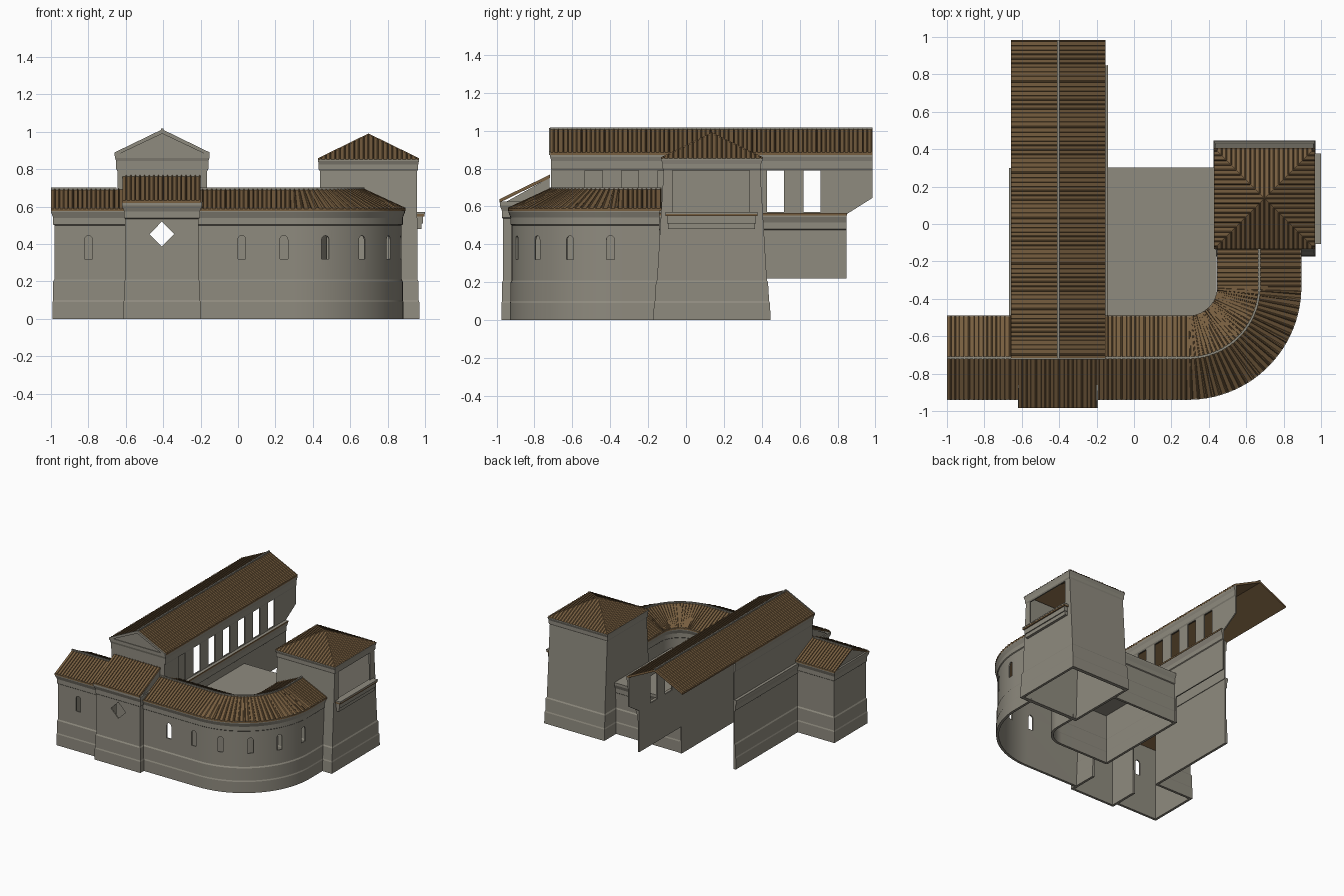
import bpy, bmesh, math
from mathutils import Vector

if "Cube" in bpy.data.objects:
    bpy.data.objects.remove(bpy.data.objects["Cube"])


def material(name, col):
    m = bpy.data.materials.new(name)
    m.diffuse_color = (*col, 1)
    m.use_nodes = True
    m.node_tree.nodes["Principled BSDF"].inputs["Base Color"].default_value = m.diffuse_color
    return m


STONE = material("grey stone", (0.275, 0.258, 0.212))
TILE = material("brown roof tile", (0.185, 0.112, 0.050))


def make(name, verts, faces, mat, smooth=False):
    me = bpy.data.meshes.new(name)
    bm = bmesh.new()
    vs = [bm.verts.new(v) for v in verts]
    for f in faces:
        bm.faces.new([vs[i] for i in f])
    bmesh.ops.recalc_face_normals(bm, faces=bm.faces)
    bm.to_mesh(me)
    bm.free()
    me.materials.append(mat)
    ob = bpy.data.objects.new(name, me)
    bpy.context.collection.objects.link(ob)
    if smooth:
        bpy.ops.object.select_all(action='DESELECT')
        ob.select_set(True)
        bpy.context.view_layer.objects.active = ob
        bpy.ops.object.shade_smooth_by_angle(angle=math.radians(20))
    return ob


def normals(path):
    """Mitred right-hand normals of a plan polyline."""
    dirs = [(Vector(b) - Vector(a)).normalized() for a, b in zip(path, path[1:])]
    rights = [Vector((d.y, -d.x)) for d in dirs]
    out = []
    for i in range(len(path)):
        a, b = rights[max(i - 1, 0)], rights[min(i, len(rights) - 1)]
        out.append((a + b) / (1 + a.dot(b)))
    return out


def sweep(name, path, section, mat=STONE, smooth=False):
    """Closed (offset, z) section carried along a plan path."""
    n, k = len(section), len(path)
    verts = [(p[0] + nn.x * o, p[1] + nn.y * o, z)
             for p, nn in zip(path, normals(path)) for o, z in section]
    faces = [(i * n + j, i * n + (j + 1) % n, (i + 1) * n + (j + 1) % n, (i + 1) * n + j)
             for i in range(k - 1) for j in range(n)]
    faces += [tuple(range(n)), tuple(range((k - 1) * n, k * n))]
    return make(name, verts, faces, mat, smooth)


def prism(name, pts, vec, mat=STONE):
    n = len(pts)
    verts = [Vector(p) for p in pts] + [Vector(p) + Vector(vec) for p in pts]
    faces = [tuple(range(n)), tuple(range(n, 2 * n))]
    faces += [(i, (i + 1) % n, n + (i + 1) % n, n + i) for i in range(n)]
    return make(name, verts, faces, mat)


def box(name, x0, x1, y0, y1, z0, z1, mat=STONE):
    return prism(name, [(x0, y0, z0), (x1, y0, z0), (x1, y1, z0), (x0, y1, z0)], (0, 0, z1 - z0), mat)


def cut(ob, cutters):
    bpy.context.view_layer.objects.active = ob
    for c in cutters:
        c.hide_render = True
        m = ob.modifiers.new("opening", 'BOOLEAN')
        m.operation, m.solver, m.object = 'DIFFERENCE', 'EXACT', c
        bpy.ops.object.modifier_apply(modifier=m.name)
        bpy.data.objects.remove(c)


def wall_section(z0, top):
    """Wall with stepped plinth and crown moulding."""
    base = [(.010, 0), (.010, .09), (.006, .1), (.006, .2), (0, .21)] if z0 == 0 else [(0, z0)]
    t = top
    return base + [(0, t - .09), (.006, t - .085), (.006, t - .05), (.018, t - .02), (.018, t),
                   (-.01, t), (-.01, z0)]


C = (.29, -.335)   # centre of the rounded corner


def arc(r, n=28):
    return [(C[0] + r * math.sin(a), C[1] - r * math.cos(a))
            for a in (math.pi / 2 * i / n for i in range(n + 1))]


def tiled_roof(name, path, cross):
    """Ribbed tile roof: cross-section of (offset, z) along a resampled path."""
    seg = [(Vector(a), Vector(b)) for a, b in zip(path, path[1:])]
    total = sum((b - a).length for a, b in seg)

    def at(d):
        for a, b in seg:
            l = (b - a).length
            if d <= l + 1e-6:
                return a.lerp(b, d / l)
            d -= l
        return seg[-1][1]
    count = round(total / .0245)
    pitch = total / count
    st = [(i * pitch + f * pitch, h) for i in range(count)
          for f, h in ((0, 0), (.66, 0), (.74, .006), (.92, .006))] + [(total, 0)]
    pts = [at(d) for d, _ in st]
    n = len(cross)
    verts = []
    for p, nn, (d, h) in zip(pts, normals([tuple(p) for p in pts]), st):
        verts += [(p.x + nn.x * o, p.y + nn.y * o, z + h) for o, z in cross]
        verts += [(p.x + nn.x * o, p.y + nn.y * o, z - .012) for o, z in reversed(cross)]
    m, k = 2 * n, len(st)
    faces = [(i * m + j, i * m + (j + 1) % m, (i + 1) * m + (j + 1) % m, (i + 1) * m + j)
             for i in range(k - 1) for j in range(m)]
    faces += [tuple(range(m)), tuple(range((k - 1) * m, k * m))]
    make(name, verts, faces, TILE)


def ridge_cap(name, path, z):
    sweep(name, path, [(-.006, z - .006), (-.006, z + .006), (.006, z + .006), (.006, z - .006)])


def arched_cutter(x, y, nx, ny):
    """Slim round-headed window cutter through a wall facing (nx, ny)."""
    prof = [(-.021, .32), (.021, .32)] + [(.021 * math.cos(a), .424 + .021 * math.sin(a))
                                          for a in (math.pi * i / 6 for i in range(7))]
    pts = [(x - ny * u + nx * .05, y + nx * u + ny * .05, z) for u, z in prof]
    return prism("window_cutter", pts, (-nx * .1, -ny * .1, 0))


# Front wing: left block, then outer and inner walls round the corner
left = sweep("wing_left_wall", [(-.65, -.51), (-.982, -.51), (-.982, -.92), (-.605, -.92)], wall_section(0, .59))
cut(left, [arched_cutter(-.8, -.92, 0, -1)])
outer = sweep("wing_outer_wall", [(-.21, -.92)] + arc(.585) + [(.875, -.14)], wall_section(0, .59), smooth=True)
cutters = [arched_cutter(x, -.92, 0, -1) for x in (.02, .245)]
for i in range(4):
    a = math.radians(17.6 + 22.03 * i)
    s, c = math.sin(a), math.cos(a)
    cutters.append(arched_cutter(C[0] + .585 * s, C[1] - .585 * c, s, -c))
cut(outer, cutters)
sweep("wing_inner_wall", [(.465, -.14)] + arc(.175)[::-1] + [(-.16, -.51)], wall_section(0, .59), smooth=True)
prism("wing_end_gable", [(-.985, -.93, .585), (-.985, -.715, .688), (-.985, -.5, .585)], (.01, 0, 0))

gable = [(-.225, .588), (0, .692), (.225, .588)]
right_ridge = [(-.21, -.715)] + arc(.38) + [(.67, -.13)]
tiled_roof("wing_left_roof", [(-1, -.715), (-.61, -.715)], gable)
tiled_roof("wing_right_roof", right_ridge, gable)
ridge_cap("wing_left_ridge", [(-1, -.715), (-.65, -.715)], .695)
ridge_cap("wing_right_ridge", right_ridge, .695)

# Projecting facade with diamond window and lean-to roof
facade = sweep("facade_wall", [(-.603, -.72), (-.603, -.965), (-.21, -.965), (-.21, -.72)], wall_section(0, .625))
cut(facade, [prism("diamond_cutter", [(-.407, -1, .387), (-.34, -1, .453), (-.407, -1, .52), (-.473, -1, .453)],
                   (0, .1, 0))])
for x in (-.61, -.213):
    prism("facade_side_gable", [(x, -.975, .61), (x, -.72, .61), (x, -.72, .752)], (.01, 0, 0))
tiled_roof("facade_roof", [(-.618, -.718), (-.2, -.718)], [(0, .762), (.267, .632)])

# Nave: lower walls, upper walls with clerestory, gable and roof
sweep("nave_lower_right_wall", [(-.16, -.51), (-.16, .3)], wall_section(0, .565))
sweep("nave_lower_right_end", [(-.16, .3), (-.16, .848)], wall_section(.22, .565))
box("nave_cornice_tiles", -.143, -.139, -.5, .85, .553, .565, TILE)
sweep("nave_lower_left_wall", [(-.65, .3), (-.65, -.51)], wall_section(0, .565))
upper = prism("nave_upper_right_wall", [(-.165, y, z) for y, z in
              ((-.71, .56), (.85, .56), (.985, .645), (.985, .87), (-.71, .87))], (-.01, 0, 0))
cut(upper, [box("clerestory_cutter", -.25, -.1, y - .045, y + .045, .57, .795)
            for y in (-.487 + .192 * i for i in range(7))])
box("nave_upper_left_wall", -.645, -.635, -.71, .3, .555, .87)
sweep("nave_crown", [(-.645, .3), (-.645, -.705), (-.165, -.705), (-.165, .985)],
      [(0, .79), (.006, .8), (.006, .84), (.012, .86), (.012, .884), (-.01, .884), (-.01, .79)])
prism("nave_front_gable", [(x, -.712, z) for x, z in
      ((-.645, .6), (-.165, .6), (-.165, .88), (-.405, .998), (-.645, .88))], (0, .01, 0))
prism("nave_gable_trim", [(x, -.724, z) for x, z in
      ((-.659, .87), (-.405, .99), (-.152, .87), (-.152, .89), (-.405, 1.013), (-.659, .89))], (0, .008, 0))
nave_ridge = [(-.405, -.718), (-.405, .985)]
tiled_roof("nave_roof", nave_ridge, [(-.253, .884), (0, 1.006), (.253, .884)])
ridge_cap("nave_ridge", nave_ridge, 1.011)

# Courtyard terrace between nave and tower
box("terrace_floor", -.155, .44, -.51, .295, .41, .42)
sweep("terrace_back_wall", [(.44, .285), (-.155, .285)], wall_section(0, .42))

# Tapered tower with loggia opening
TX, TY = .6975, .137
rings = [(.272, .31, 0), (.272, .306, .09), (.268, .302, .1), (.268, .296, .2), (.262, .29, .21),
         (.260, .255, .79), (.266, .26, .8), (.266, .26, .825), (.27, .268, .845), (.27, .268, .852),
         (.25, .245, .852), (.252, .28, 0)]
verts = [(TX + sx * hx, TY + sy * hy, z) for hx, hy, z in rings
         for sx, sy in ((-1, -1), (1, -1), (1, 1), (-1, 1))]
R = len(rings)
tower = make("tower_walls", verts, [(i * 4 + j, i * 4 + (j + 1) % 4, (i + 1) % R * 4 + (j + 1) % 4, (i + 1) % R * 4 + j)
                                    for i in range(R) for j in range(4)], STONE)
cut(tower, [box("loggia_cutter", .9, 1.1, -.07, .335, .57, .79)])
for nm, x1, y0, y1, z0, z1, mt in (("balcony_base", .98, -.095, .365, .48, .51, STONE),
                                   ("balcony_moulding", .988, -.1, .37, .51, .548, STONE),
                                   ("balcony_tiles", .998, -.107, .377, .548, .56, TILE),
                                   ("balcony_slab", 1.0, -.107, .377, .56, .57, STONE)):
    box(nm, .945, x1, y0, y1, z0, z1, mt)

# Tower pyramid roof with tile ribs
h, ze, za = .27, .853, .985
corners = [(TX + sx * h, TY + sy * h, ze) for sx, sy in ((-1, -1), (1, -1), (1, 1), (-1, 1))]
make("tower_roof", corners + [(TX, TY, za)], [(0, 1, 4), (1, 2, 4), (2, 3, 4), (3, 0, 4)], TILE)
verts, faces = [], []
for side in range(4):
    ca, sa = round(math.cos(side * math.pi / 2)), round(math.sin(side * math.pi / 2))
    for i in range(-10, 11):
        u = i * .0255
        b = len(verts)
        zt = ze + (za - ze) * (1 - abs(u) / h)
        for v, z in ((h, ze), (abs(u), zt)):
            for du, dz in ((-.004, 0), (0, .006), (.004, 0)):
                verts.append((TX + ca * v - sa * (u + du), TY + sa * v + ca * (u + du), z + dz))
        faces += [(b, b + 1, b + 4, b + 3), (b + 1, b + 2, b + 5, b + 4), (b, b + 2, b + 1)]
make("tower_roof_ribs", verts, faces, TILE)
